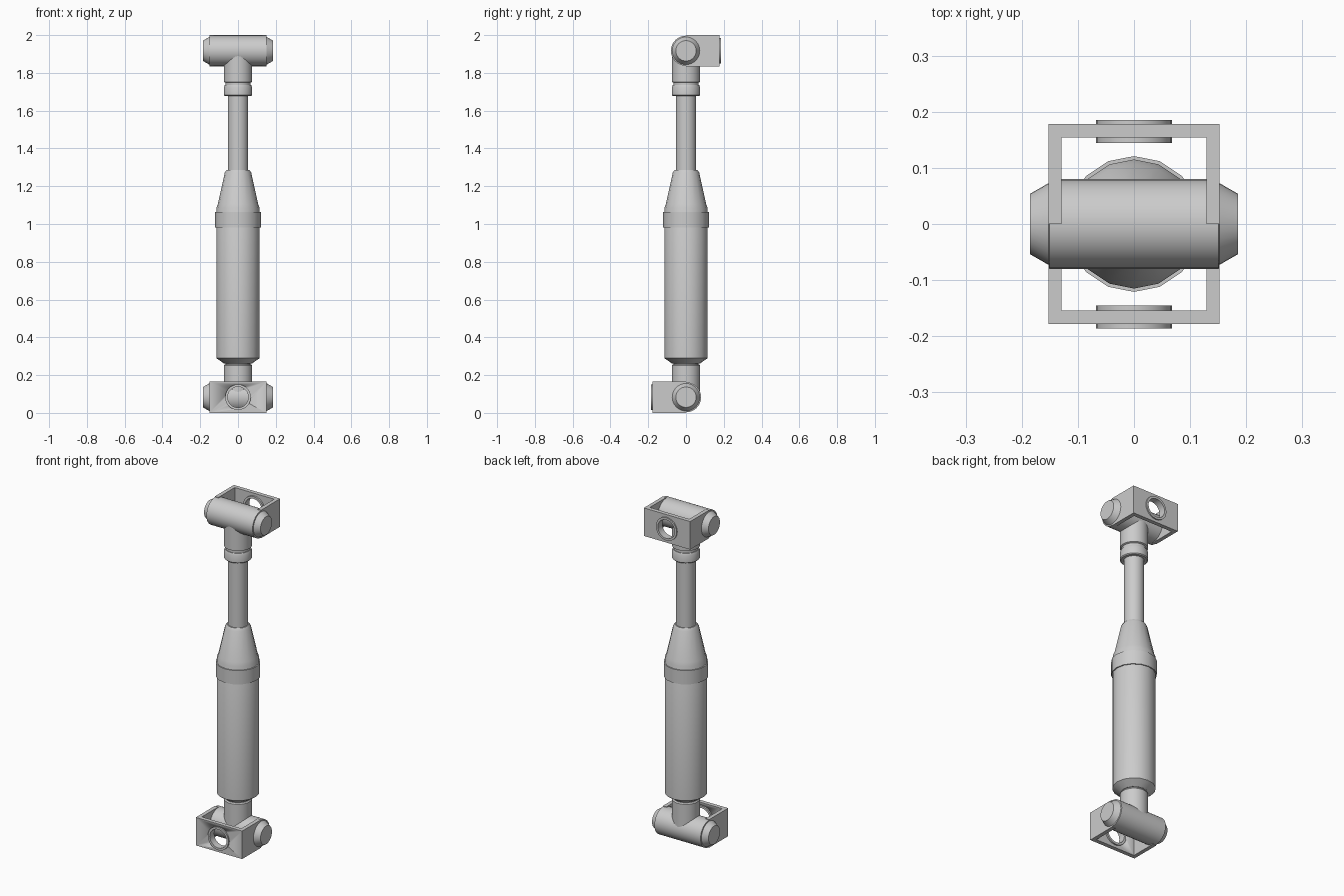
import bpy, bmesh
from math import radians
from mathutils import Matrix, Vector

if "Cube" in bpy.data.objects:
    bpy.data.objects.remove(bpy.data.objects["Cube"])


def finish(name, bm, matrix):
    bm.transform(matrix)
    bmesh.ops.remove_doubles(bm, verts=bm.verts, dist=1e-5)
    bmesh.ops.recalc_face_normals(bm, faces=bm.faces)
    mesh = bpy.data.meshes.new(name)
    bm.to_mesh(mesh)
    bm.free()
    ob = bpy.data.objects.new(name, mesh)
    bpy.context.collection.objects.link(ob)
    bpy.ops.object.select_all(action='DESELECT')
    bpy.context.view_layer.objects.active = ob
    ob.select_set(True)
    bpy.ops.object.shade_smooth_by_angle(angle=radians(30))
    return ob


def lathe(name, profile, sides=32, matrix=Matrix(), closed=False):
    """Revolve (radius, height) points around local z."""
    bm = bmesh.new()
    verts = [bm.verts.new((r, 0, z)) for r, z in profile]
    loop = verts + verts[:1] if closed else verts
    edges = [bm.edges.new(pair) for pair in zip(loop, loop[1:])]
    bmesh.ops.spin(bm, geom=verts + edges, cent=(0, 0, 0), axis=(0, 0, 1),
                   angle=radians(360), steps=sides, use_merge=True)
    return finish(name, bm, matrix)


def along(axis, loc):
    rot = Vector((0, 0, 1)).rotation_difference(Vector(axis)).to_matrix().to_4x4()
    return Matrix.Translation(loc) @ rot


def end_fitting(label, z, side):
    # cross pin with tapered ends
    lathe(label + "_cross_pin",
          [(0, -.185), (.054, -.185), (.073, -.152), (.08, -.151),
           (.08, .151), (.073, .152), (.054, .185), (0, .185)],
          32, along((1, 0, 0), (0, 0, z)))

    # U-shaped bracket reaching out to one side
    h = .083
    outline = [(-.152, 0), (-.152, .178), (.152, .178), (.152, 0),
               (.129, 0), (.129, .154), (-.129, .154), (-.129, 0)]
    bm = bmesh.new()
    face = bm.faces.new([bm.verts.new((x, y * side, z - h)) for x, y in outline])
    ext = bmesh.ops.extrude_face_region(bm, geom=[face])
    bmesh.ops.translate(bm, vec=(0, 0, 2 * h),
                        verts=[v for v in ext["geom"] if isinstance(v, bmesh.types.BMVert)])
    bracket = finish(label + "_bracket", bm, Matrix())

    # hole through the bracket plate, lined with a bushing
    across = along((0, 1, 0), (0, .165 * side, z))
    cutter = lathe(label + "_hole_cutter",
                   [(0, -.05), (.062, -.05), (.062, .05), (0, .05)], 24, across)
    cutter.hide_render = True
    cutter.hide_set(True)
    mod = bracket.modifiers.new("hole", 'BOOLEAN')
    mod.operation = 'DIFFERENCE'
    mod.solver = 'EXACT'
    mod.object = cutter
    lathe(label + "_bushing",
          [(.055, -.021), (.068, -.021), (.068, .02), (.055, .02)],
          24, across, closed=True)


LOW, HIGH = .083, 1.917
end_fitting("lower", LOW, -1)
end_fitting("upper", HIGH, 1)

# stems joining the pins to the strut
lathe("lower_stem", [(0, LOW), (.075, LOW), (.075, .25), (.07, .257),
                     (.066, .257), (.066, .29), (0, .29)])
lathe("upper_stem", [(0, 1.72), (.066, 1.72), (.066, 1.748), (.075, 1.752),
                     (.075, HIGH), (0, HIGH)])

# main cylinder with tapered neck
lathe("main_cylinder", [(0, .262), (.075, .262), (.115, .29), (.115, 1.085),
                        (.107, 1.105), (.07, 1.272), (.06, 1.287), (0, 1.287)], 16)
lathe("cylinder_collar", [(.105, .982), (.121, .982), (.121, 1.064), (.105, 1.064)],
      16, closed=True)

# piston rod and its end collar
lathe("piston_rod", [(0, 1.25), (.054, 1.25), (.054, 1.73), (0, 1.73)])
lathe("rod_collar", [(0, 1.677), (.07, 1.677), (.075, 1.682), (.075, 1.724),
                     (.07, 1.735), (0, 1.735)])
